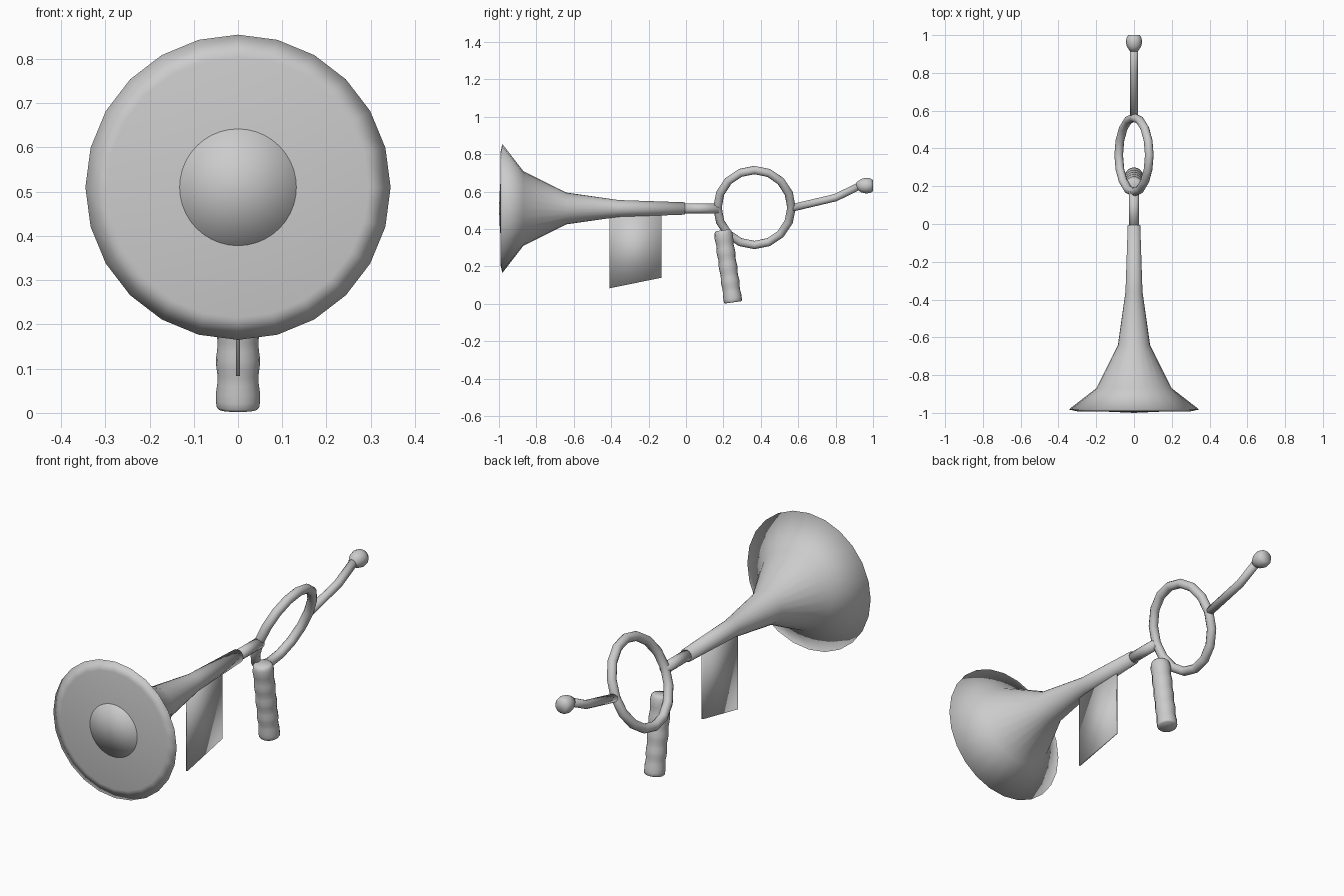
import bpy
import bmesh
from math import cos, sin, pi, radians
from mathutils import Vector

cube = bpy.data.objects.get("Cube")
if cube:
    bpy.data.objects.remove(cube, do_unlink=True)

# Single plain grey finish
grey = bpy.data.materials.new("plain_grey")
grey.use_nodes = True
colour = (0.6, 0.6, 0.6, 1)
grey.diffuse_color = colour
grey.node_tree.nodes["Principled BSDF"].inputs["Base Color"].default_value = colour

AXIS_Z = 0.51


def finish(name, bm):
    """Turn a bmesh into a smooth shaded object."""
    bmesh.ops.remove_doubles(bm, verts=bm.verts, dist=0.0001)
    bmesh.ops.recalc_face_normals(bm, faces=bm.faces)
    for face in bm.faces:
        face.smooth = True
    mesh = bpy.data.meshes.new(name)
    bm.to_mesh(mesh)
    bm.free()
    mesh.materials.append(grey)
    obj = bpy.data.objects.new(name, mesh)
    bpy.context.collection.objects.link(obj)
    return obj


def skin(bm, rings, closed=False):
    """Join neighbouring rings with quads and cap open ends."""
    pairs = list(zip(rings, rings[1:]))
    if closed:
        pairs.append((rings[-1], rings[0]))
    for a, b in pairs:
        n = len(a)
        for i in range(n):
            j = (i + 1) % n
            bm.faces.new((a[i], a[j], b[j], b[i]))
    if not closed:
        bm.faces.new(rings[0])
        bm.faces.new(rings[-1])


def lathe(name, profile, origin, direction, sides):
    """Revolve (distance, radius) points around a line."""
    turn = Vector(direction).to_track_quat('Z', 'Y')
    bm = bmesh.new()
    rings = []
    for t, r in profile:
        r = max(r, 0.001)
        rings.append([bm.verts.new(Vector(origin) + turn @ Vector(
            (r * cos(2 * pi * i / sides), r * sin(2 * pi * i / sides), t)))
            for i in range(sides)])
    skin(bm, rings)
    return finish(name, bm)


def tube(name, path, radius, sides=10):
    """Sweep a round section along points in the x = 0 plane."""
    pts = [Vector((0, y, z)) for y, z in path]
    bm = bmesh.new()
    rings = []
    for k, p in enumerate(pts):
        along = (pts[min(k + 1, len(pts) - 1)] - pts[max(k - 1, 0)]).normalized()
        side = Vector((1, 0, 0))
        up = side.cross(along)
        rings.append([bm.verts.new(p + radius * (side * cos(2 * pi * i / sides)
                                                 + up * sin(2 * pi * i / sides)))
                      for i in range(sides)])
    skin(bm, rings)
    return finish(name, bm)


BACK = (0, 1, 0)

# Flared bell with a closed, softly rounded front
lathe("bell", [(-0.993, 0.295), (-0.982, 0.345), (-0.87, 0.2), (-0.64, 0.085),
               (-0.36, 0.045), (-0.005, 0.033)], (0, 0, AXIS_Z), BACK, 24)

# Shallow round boss on the bell front
lathe("bell_boss", [(-1, 0), (-0.994, 0.132), (-0.985, 0.132)],
      (0, 0, AXIS_Z), BACK, 40)

# Neck between bell and loop
tube("neck_pipe", [(-0.02, AXIS_Z), (0.175, AXIS_Z)], 0.027, 12)

# Leaning loop of tubing
bm = bmesh.new()
lean = radians(22)
steps, sides, tube_r = 16, 10, 0.023
across = Vector((sin(lean), 0, cos(lean)))
normal = Vector((cos(lean), 0, -sin(lean)))
rings = []
for k in range(steps):
    a = 2 * pi * k / steps
    out = Vector((0, 1, 0)) * cos(a) + across * sin(a)
    centre = Vector((0, 0.366, 0.515)) + Vector((0, 0.198 * cos(a), 0)) \
        + across * 0.216 * sin(a)
    rings.append([centre.copy() + tube_r * (out * cos(2 * pi * i / sides)
                                            + normal * sin(2 * pi * i / sides))
                  for i in range(sides)])
rings = [[bm.verts.new(p) for p in ring] for ring in rings]
skin(bm, rings, closed=True)
finish("tubing_loop", bm)

# Rising pipe and mouthpiece
tube("mouth_pipe", [(0.57, 0.514), (0.8, 0.568), (0.93, 0.632)], 0.021)
lathe("mouthpiece", [(0.912, 0.02), (0.938, 0.037), (0.962, 0.043),
                     (0.985, 0.04), (1, 0.03)], (0, 0, 0.632), BACK, 14)

# Rippled grip hanging under the loop
top, bottom = Vector((0, 0.197, 0.394)), Vector((0, 0.252, 0.008))
length = (bottom - top).length
grip = [(0, 0.038), (0.008, 0.045)]
count = 20
for k in range(1, count):
    t = length * k / count
    grip.append((t, 0.048 + 0.002 * cos(2 * pi * (length - t - 0.03) / 0.08)))
grip += [(length - 0.006, 0.049), (length, 0.044)]
lathe("grip", grip, top, bottom - top, 16)

# Thin hanging banner with a slanted lower edge
bm = bmesh.new()
outline = [(-0.41, 0.083), (-0.13, 0.14), (-0.13, 0.49), (-0.41, 0.49)]
skin(bm, [[bm.verts.new((x, y, z)) for y, z in outline] for x in (-0.004, 0.004)])
finish("banner", bm)
